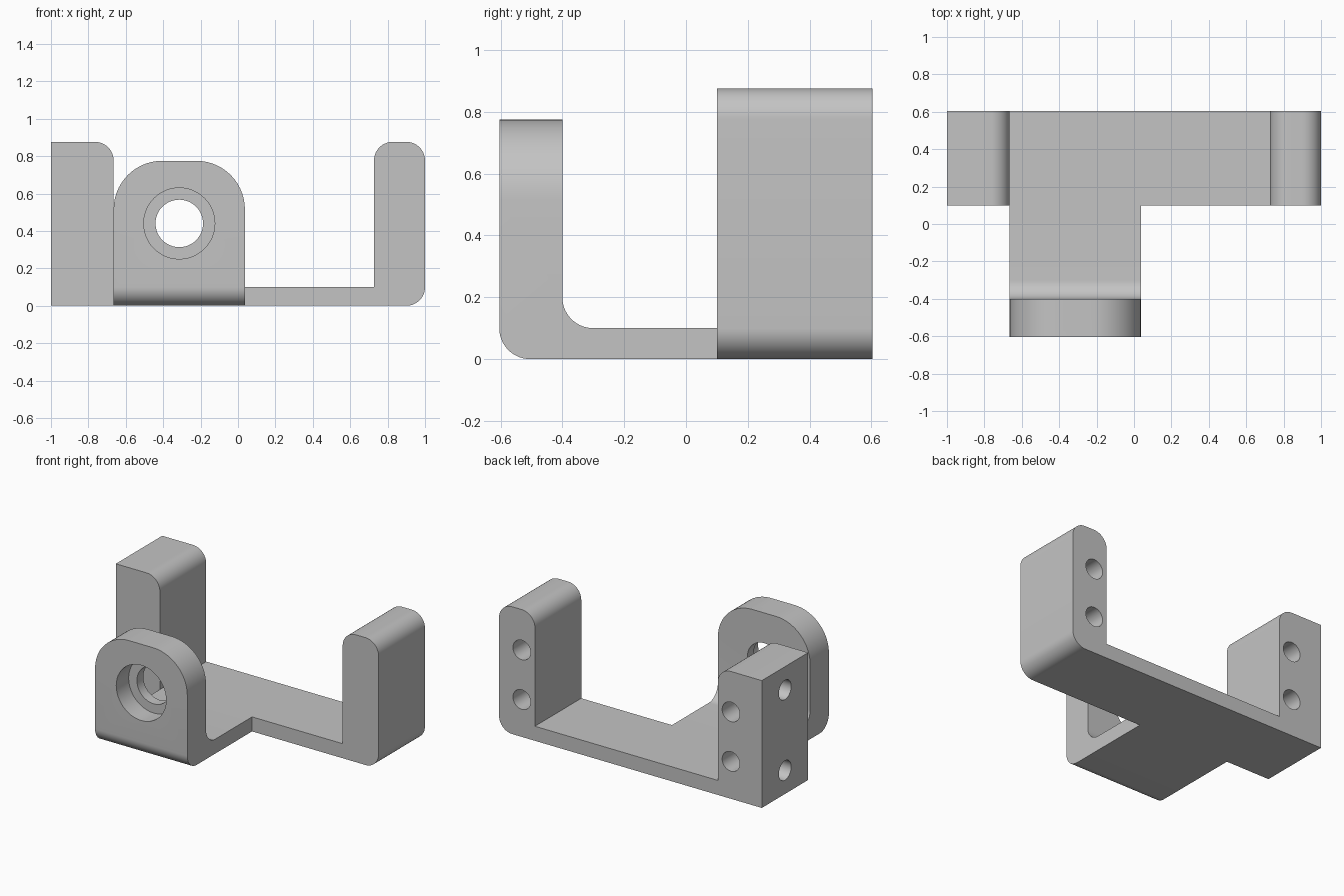
import bpy, bmesh, math
from mathutils import Vector, Matrix

cube = bpy.data.objects.get("Cube")
if cube:
    bpy.data.objects.remove(cube, do_unlink=True)

grey = bpy.data.materials.new("plain grey")
grey.use_nodes = True
colour = (0.55, 0.55, 0.55, 1)
grey.diffuse_color = colour
grey.node_tree.nodes["Principled BSDF"].inputs["Base Color"].default_value = colour


def add_object(name, bm):
    bmesh.ops.recalc_face_normals(bm, faces=bm.faces)
    mesh = bpy.data.meshes.new(name)
    bm.to_mesh(mesh)
    bm.free()
    mesh.materials.append(grey)
    obj = bpy.data.objects.new(name, mesh)
    bpy.context.collection.objects.link(obj)
    return obj


def fillet(corners, steps=14):
    """Turn (u, v, radius) right-angle corners into an outline with arcs."""
    outline = []
    for i, (u, v, r) in enumerate(corners):
        p = Vector((u, v))
        if r == 0:
            outline.append(p)
            continue
        a = (Vector(corners[i - 1][:2]) - p).normalized()
        b = (Vector(corners[(i + 1) % len(corners)][:2]) - p).normalized()
        centre = p + (a + b) * r
        for k in range(steps + 1):
            t = math.pi / 2 * k / steps
            outline.append(centre - b * r * math.cos(t) - a * r * math.sin(t))
    return outline


def prism(name, corners, place, start, end):
    """Extrude a filleted outline; place maps (u, v, depth) to a point."""
    bm = bmesh.new()
    face = bm.faces.new([bm.verts.new(place(u, v, start)) for u, v in fillet(corners)])
    extruded = bmesh.ops.extrude_face_region(bm, geom=[face])["geom"]
    shift = Vector(place(0, 0, end)) - Vector(place(0, 0, start))
    verts = [g for g in extruded if isinstance(g, bmesh.types.BMVert)]
    bmesh.ops.translate(bm, verts=verts, vec=shift)
    return add_object(name, bm)


def drill(name, centre, axis, radius, length):
    """Cylinder cutter centred on a point, along the given axis."""
    bm = bmesh.new()
    turn = Matrix.Rotation(math.pi / 2, 4, "X" if axis == "Y" else "Y")
    bmesh.ops.create_cone(bm, cap_ends=True, segments=48, radius1=radius, radius2=radius,
                          depth=length, matrix=Matrix.Translation(centre) @ turn)
    return add_object(name, bm)


def combine(target, tool, operation):
    mod = target.modifiers.new(operation.lower(), "BOOLEAN")
    mod.operation, mod.object, mod.solver = operation, tool, "EXACT"
    bpy.context.view_layer.objects.active = target
    bpy.ops.object.modifier_apply(modifier=mod.name)
    bpy.data.objects.remove(tool, do_unlink=True)


def along_y(u, v, d):
    return (u, d, v)


def along_x(u, v, d):
    return (d, u, v)


BACK, RAIL_FRONT, FRONT = 0.604, 0.1, -0.604
TOP, FLOOR, R = 0.876, 0.1, 0.1
ARM_L, ARM_R = -0.665, 0.037
POST_IN = 0.727
EYE_X, EYE_Z = -0.314, 0.44

# Rail with the two upright posts
bracket = prism("bracket", [
    (-1, 0, 0), (1, 0, R), (1, TOP, R), (POST_IN, TOP, R), (POST_IN, FLOOR, 0),
    (ARM_L, FLOOR, 0), (ARM_L, TOP, R), (-1, TOP, 0)], along_y, RAIL_FRONT, BACK)

# Forward arm bent up into the round-topped front plate
arm = prism("arm", [
    (FRONT, 0, R), (0.3, 0, 0), (0.3, FLOOR, 0), (-0.4, FLOOR, R),
    (-0.4, 0.775, 0), (FRONT, 0.775, 0)], along_x, -0.9, 0.3)
plate_outline = prism("plate_outline", [
    (ARM_L, -0.2, 0), (ARM_R, -0.2, 0), (ARM_R, 0.775, 0.26), (ARM_L, 0.775, 0.26)],
    along_y, -0.8, 0.5)
combine(arm, plate_outline, "INTERSECT")

# Stepped hole through the front plate
combine(arm, drill("bore", (EYE_X, -0.5, EYE_Z), "Y", 0.127, 0.5), "DIFFERENCE")
combine(arm, drill("counterbore", (EYE_X, FRONT, EYE_Z), "Y", 0.19, 0.27), "DIFFERENCE")
combine(bracket, arm, "UNION")

# Blind screw holes in the back of both posts and the outer side of one
for x in (ARM_L - 0.1, POST_IN + 0.1):
    for z in (0.257, 0.598):
        combine(bracket, drill("back_hole", (x, BACK, z), "Y", 0.067, 0.5), "DIFFERENCE")
for z in (0.162, 0.716):
    combine(bracket, drill("side_hole", (-1, 0.352, z), "X", 0.067, 0.4), "DIFFERENCE")

# Smooth curved walls, crisp corners
bracket.data.materials.clear()
bracket.data.materials.append(grey)
for face in bracket.data.polygons:
    face.material_index = 0
bpy.ops.object.select_all(action="DESELECT")
bracket.select_set(True)
bpy.context.view_layer.objects.active = bracket
bpy.ops.object.shade_smooth_by_angle(angle=math.radians(30))
